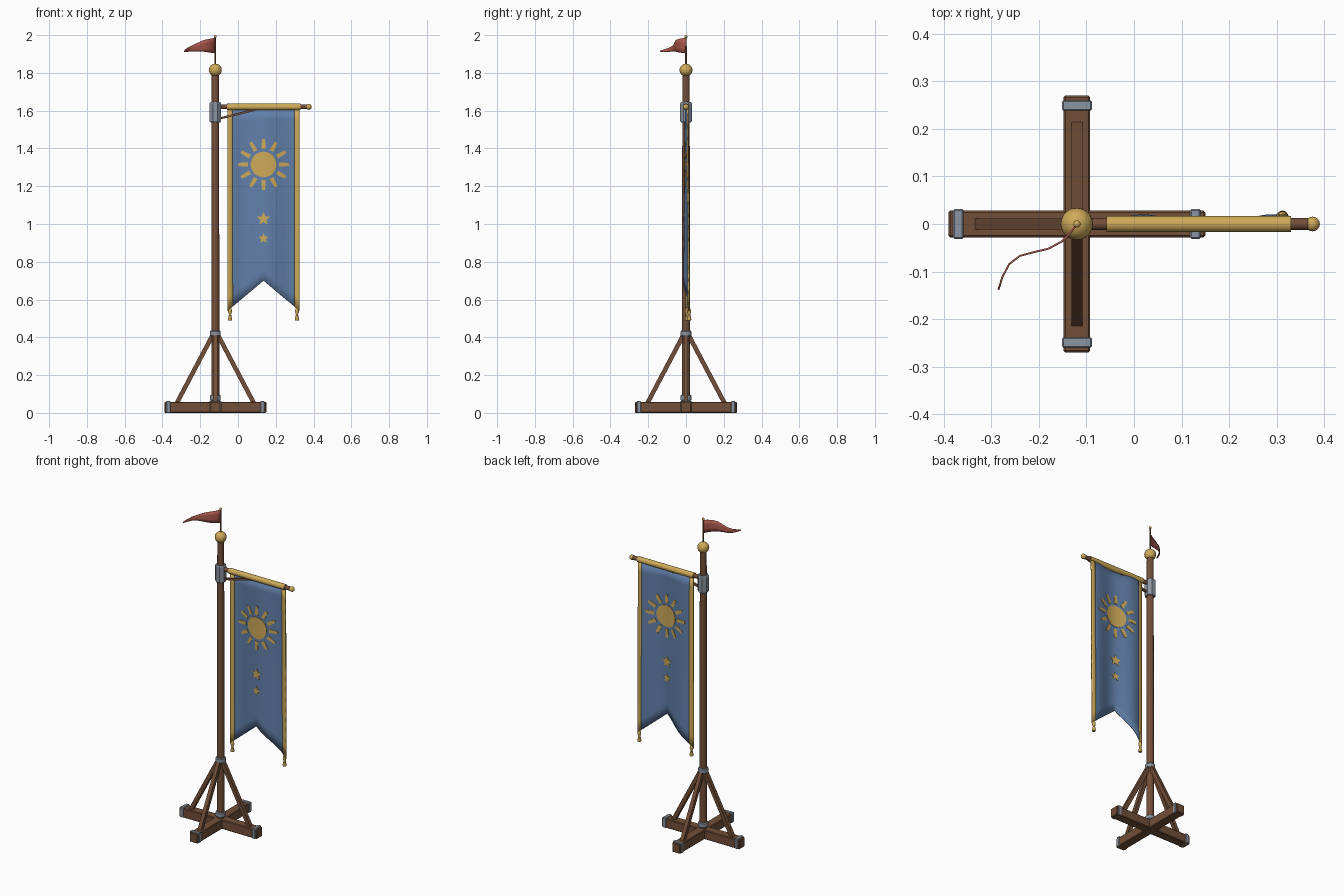
import bpy, bmesh, math
from mathutils import Vector, Matrix

if "Cube" in bpy.data.objects:
    bpy.data.objects.remove(bpy.data.objects["Cube"])

def mat(name, c):
    m = bpy.data.materials.new(name)
    m.diffuse_color = (*c, 1)
    m.use_nodes = True
    m.node_tree.nodes["Principled BSDF"].inputs["Base Color"].default_value = m.diffuse_color
    return m

WOOD = mat("brown wood", (0.17, 0.078, 0.040))
GOLD = mat("gold", (0.62, 0.40, 0.10))
BLUE = mat("blue cloth", (0.12, 0.215, 0.40))
IRON = mat("grey iron", (0.26, 0.30, 0.36))
RED = mat("red cloth", (0.42, 0.10, 0.075))
PX = -0.12  # pole position

def finish(name, bm, m, smooth=True):
    bmesh.ops.recalc_face_normals(bm, faces=bm.faces)
    me = bpy.data.meshes.new(name)
    bm.to_mesh(me)
    bm.free()
    me.materials.append(m)
    ob = bpy.data.objects.new(name, me)
    bpy.context.collection.objects.link(ob)
    if smooth:
        bpy.ops.object.select_all(action='DESELECT')
        ob.select_set(True)
        bpy.context.view_layer.objects.active = ob
        bpy.ops.object.shade_smooth_by_angle(angle=math.radians(35))
    return ob

def box(name, c, s, m, bevel=0.004):
    bm = bmesh.new()
    bmesh.ops.create_cube(bm, size=1)
    bmesh.ops.scale(bm, vec=s, verts=bm.verts)
    bmesh.ops.translate(bm, vec=c, verts=bm.verts)
    bmesh.ops.bevel(bm, geom=bm.edges[:], offset=bevel, segments=1, affect='EDGES')
    return finish(name, bm, m, False)

def lathe(name, prof, m, origin, axis='Z', n=16, smooth=True):
    """Spin a (radius, height) profile around an axis, closed at both ends."""
    bm = bmesh.new()
    rings = [[bm.verts.new((r * math.cos(2 * math.pi * (i + .5) / n),
                            r * math.sin(2 * math.pi * (i + .5) / n), h))
              for i in range(n)] for r, h in prof]
    for a, b in zip(rings, rings[1:]):
        for i in range(n):
            bm.faces.new((a[i], a[(i + 1) % n], b[(i + 1) % n], b[i]))
    bm.faces.new(rings[0])
    bm.faces.new(rings[-1])
    if axis == 'X':
        bmesh.ops.rotate(bm, cent=(0, 0, 0), matrix=Matrix.Rotation(math.pi / 2, 3, 'Y'), verts=bm.verts)
    bmesh.ops.translate(bm, vec=origin, verts=bm.verts)
    return finish(name, bm, m, smooth)

def ball(name, c, r, m, seg=20):
    bm = bmesh.new()
    bmesh.ops.create_uvsphere(bm, u_segments=seg, v_segments=seg // 2 + 2, radius=r)
    bmesh.ops.translate(bm, vec=c, verts=bm.verts)
    return finish(name, bm, m)

def strut(name, a, b, w, m):
    """Square bar between two points."""
    a, b = Vector(a), Vector(b)
    d = b - a
    side = d.cross(Vector((0, 0, 1))).normalized()
    up = side.cross(d).normalized()
    bm = bmesh.new()
    r = [[bm.verts.new(p + side * w * i + up * w * j)
          for i, j in ((-1, -1), (1, -1), (1, 1), (-1, 1))] for p in (a, b)]
    for i in range(4):
        bm.faces.new((r[0][i], r[0][(i + 1) % 4], r[1][(i + 1) % 4], r[1][i]))
    bm.faces.new(r[0])
    bm.faces.new(r[1])
    return finish(name, bm, m, False)

def sheet(name, pts, m, t, yoff=None):
    """Thin solid cloth from a grid of points (rows of equal length)."""
    bm = bmesh.new()
    g = [[bm.verts.new(p) for p in row] for row in pts]
    for a, b in zip(g, g[1:]):
        for i in range(len(a) - 1):
            bm.faces.new((a[i], a[i + 1], b[i + 1], b[i]))
    ob = finish(name, bm, m)
    mod = ob.modifiers.new("thickness", 'SOLIDIFY')
    mod.thickness = t
    mod.offset = 0
    return ob

# Base: crossed beams, end bands and braces
box("base_beam_x", (PX, 0, 0.029), (0.54, 0.056, 0.058), WOOD)
box("base_beam_y", (PX, 0, 0.029), (0.056, 0.54, 0.0584), WOOD)
for i in range(4):
    dx, dy = ((1, 0), (0, 1), (-1, 0), (0, -1))[i]
    size = (0.022, 0.063, 0.063) if dx else (0.063, 0.022, 0.063)
    box(f"beam_band_{i}", (PX + dx * 0.249, dy * 0.249, 0.0315), size, IRON, 0.003)
    strut(f"base_brace_{i}", (PX + dx * 0.206, dy * 0.206, 0.048),
          (PX + dx * 0.016, dy * 0.016, 0.408), 0.0118, WOOD)

# Pole with collars, bracket and finial
lathe("pole", [(0.022, 0.04), (0.022, 0.5), (0.0195, 1.80)], WOOD, (PX, 0, 0))
for nm, z in (("lower_collar", 0.08), ("upper_collar", 0.42)):
    lathe(nm, [(0.025, -0.016), (0.029, -0.011), (0.029, 0.011), (0.025, 0.016)], IRON, (PX, 0, z))
lathe("bar_bracket", [(0.028, 1.538), (0.033, 1.545), (0.033, 1.638), (0.028, 1.645)],
      IRON, (PX, 0, 0), n=8, smooth=False)
ball("pole_ball", (PX, 0, 1.815), 0.034, GOLD)
lathe("spike", [(0.005, 1.83), (0.004, 1.99)], WOOD, (PX, 0, 0), n=8)
ball("spike_tip", (PX, 0, 1.992), 0.008, GOLD, 10)

# Crossbar, sleeve and support strut
lathe("crossbar", [(0.0125, -0.11), (0.0125, 0.366)], WOOD, (0, 0, 1.62), 'X')
lathe("banner_sleeve", [(0.0175, -0.058), (0.0175, 0.33)], GOLD, (0, 0, 1.62), 'X')
ball("crossbar_tip", (0.375, 0, 1.62), 0.0155, GOLD, 16)
strut("crossbar_strut", (PX + 0.02, 0, 1.558), (0.11, 0, 1.61), 0.006, WOOD)

# Banner: softly folded cloth with a notched lower edge
CX, X0, X1, TOP = 0.135, -0.055, 0.325, 1.615

def wave(x, z):
    amp = 0.007 + 0.008 * (TOP - z)
    return 0.003 + amp * math.cos(2 * math.pi * (x - 0.02) / 0.27)

def bottom(x):
    return 0.70 - abs(x - CX) * 0.84

def cloth(name, xa, xb, n, m, t):
    rows = []
    for j in range(17):
        row = []
        for i in range(n + 1):
            x = xa + (xb - xa) * i / n
            z = TOP + (bottom(x) - TOP) * j / 16
            row.append((x, wave(x, z), z))
        rows.append(row)
    return sheet(name, rows, m, t)

cloth("banner_cloth", X0 + 0.024, X1 - 0.024, 32, BLUE, 0.004)
cloth("banner_trim_left", X0, X0 + 0.026, 3, GOLD, 0.008)
cloth("banner_trim_right", X1 - 0.026, X1, 3, GOLD, 0.008)
for nm, x in (("left", X0 + 0.013), ("right", X1 - 0.013)):
    lathe(f"tassel_{nm}", [(0.005, 0.555), (0.010, 0.545), (0.011, 0.535), (0.006, 0.522),
                           (0.007, 0.516), (0.012, 0.495), (0.010, 0.488)],
          GOLD, (x, wave(x, 0.55), 0), n=10)

# Emblems: thin plates that follow the folds and show on both sides
def plate(name, loops, cz):
    """Nested loops of (x, z) offsets, from the outline inward; the last is filled."""
    bm = bmesh.new()
    sides = []
    for s in (-1, 1):
        g = [[bm.verts.new((CX + x, wave(CX + x, cz + z) + s * 0.0045, cz + z)) for x, z in lp]
             for lp in loops]
        n = len(g[0])
        for a, b in zip(g, g[1:]):
            for i in range(n):
                bm.faces.new((a[i], a[(i + 1) % n], b[(i + 1) % n], b[i]))
        bm.faces.new(g[-1])
        sides.append(g[0])
    a, b = sides
    for i in range(len(a)):
        bm.faces.new((a[i], a[(i + 1) % len(a)], b[(i + 1) % len(a)], b[i]))
    return finish(name, bm, GOLD)

def polar(radii, n, k=1.0):
    return [(k * radii[i % len(radii)] * math.sin(2 * math.pi * i / n),
             k * radii[i % len(radii)] * math.cos(2 * math.pi * i / n)) for i in range(n)]

SZ = 1.315
plate("sun_disc", [polar([0.068], 32, k) for k in (1, 0.8, 0.6, 0.4, 0.2)], SZ)
for i in range(12):
    a = math.pi * i / 6
    u, v = (math.sin(a), math.cos(a)), (math.cos(a), -math.sin(a))
    outline = [(0.083, -0.011), (0.11, -0.010), (0.136, -0.008),
               (0.136, 0.008), (0.11, 0.010), (0.083, 0.011)]
    plate(f"sun_ray_{i}", [[(r * u[0] + w * v[0], r * u[1] + w * v[1]) for r, w in outline]], SZ)
for nm, z, r in (("large", 1.027, 0.037), ("small", 0.923, 0.029)):
    plate(f"{nm}_star", [polar([r, r * 0.45], 10, k) for k in (1, 0.5, 0.1)], z)

# Pennant: columns of (x, y, bottom z, top z), streaming left and forward
cols = [(-0.12, 0, 1.905, 1.985), (-0.135, -0.02, 1.906, 1.983), (-0.152, -0.037, 1.908, 1.98),
        (-0.18, -0.052, 1.912, 1.974), (-0.21, -0.059, 1.913, 1.961), (-0.24, -0.067, 1.913, 1.946),
        (-0.262, -0.084, 1.912, 1.935), (-0.276, -0.11, 1.911, 1.926), (-0.285, -0.138, 1.912, 1.917)]
sheet("pennant", [[(x, y, lo + (hi - lo) * k / 3) for k in range(4)] for x, y, lo, hi in cols],
      RED, 0.004)
